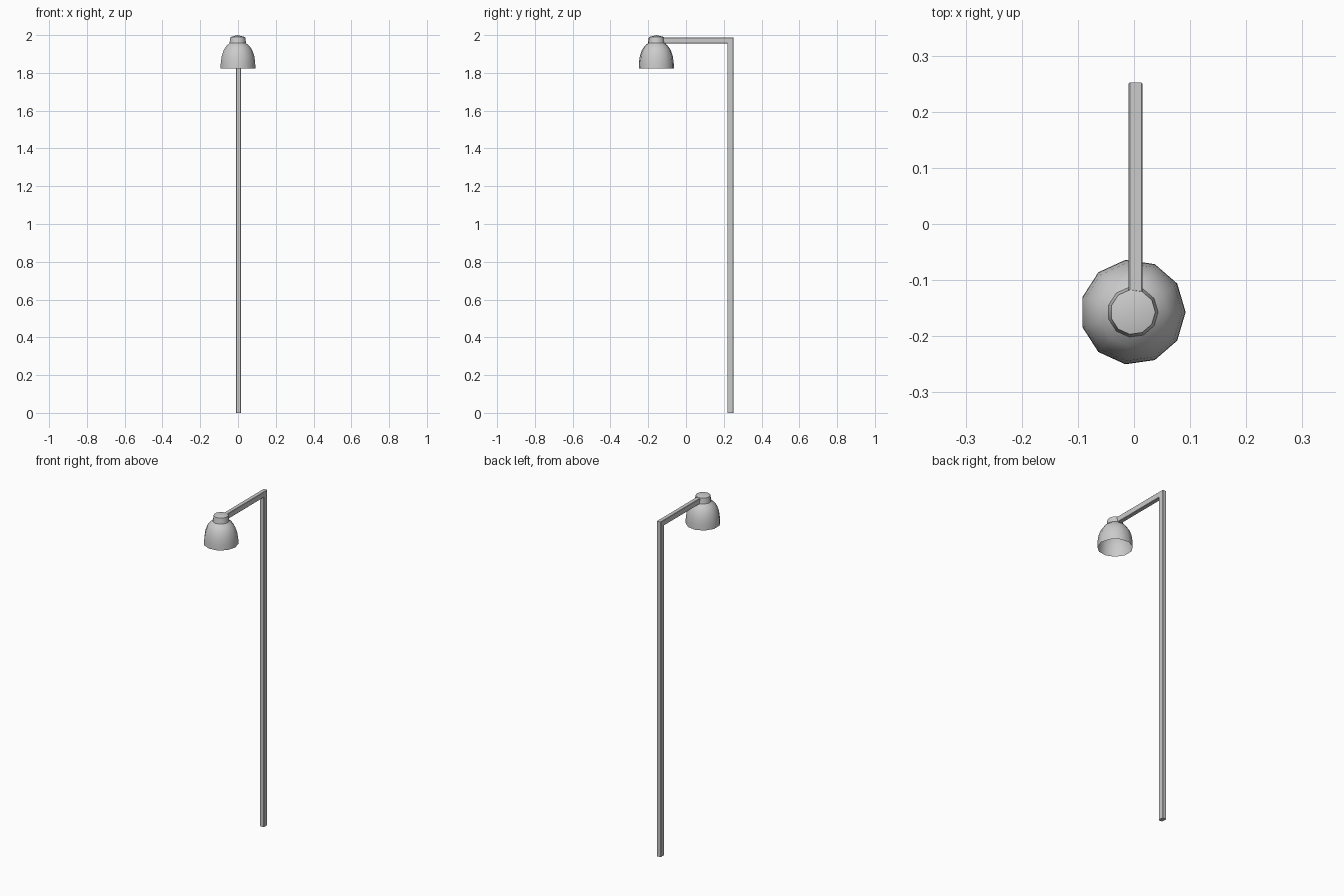
import bpy, bmesh, math

if "Cube" in bpy.data.objects:
    bpy.data.objects.remove(bpy.data.objects["Cube"])

def make_object(name, bm):
    bmesh.ops.recalc_face_normals(bm, faces=bm.faces[:])
    mesh = bpy.data.meshes.new(name)
    bm.to_mesh(mesh)
    bm.free()
    ob = bpy.data.objects.new(name, mesh)
    bpy.context.collection.objects.link(ob)
    return ob

# Post and arm: one L-shaped bar, extruded across x
x0, x1 = -0.0095, 0.0155
outline = [(0.252, 0), (0.252, 1.988), (-0.135, 1.988),
           (-0.135, 1.955), (0.219, 1.955), (0.219, 0)]
bm = bmesh.new()
face = bm.faces.new([bm.verts.new((x0, y, z)) for y, z in outline])
ext = bmesh.ops.extrude_face_region(bm, geom=[face])
for v in ext["geom"]:
    if isinstance(v, bmesh.types.BMVert):
        v.co.x = x1
# narrow chamfer along the bar's long edges
long_edges = [e for e in bm.edges if e.verts[0].co.x == e.verts[1].co.x
              and e.calc_length() > 0.1]
bmesh.ops.bevel(bm, geom=long_edges, offset=0.002, segments=1, affect='EDGES')
make_object("post_and_arm", bm)

# Lamp shade: open 11-sided bell with a slightly domed cap
SIDES = 11
cx, cy = -0.002, -0.157
profile = [(0.094, 1.823), (0.093, 1.853), (0.088, 1.889), (0.077, 1.921),
           (0.062, 1.943), (0.045, 1.957), (0.040, 1.990)]
bm = bmesh.new()
rings = []
for r, z in profile:
    rings.append([bm.verts.new((cx + r * math.cos(2 * math.pi * i / SIDES),
                                cy + r * math.sin(2 * math.pi * i / SIDES), z))
                  for i in range(SIDES)])
for low, high in zip(rings, rings[1:]):
    for i in range(SIDES):
        j = (i + 1) % SIDES
        bm.faces.new((low[i], low[j], high[j], high[i]))
tip = bm.verts.new((cx, cy, 2.0))
for i in range(SIDES):
    bm.faces.new((rings[-1][i], rings[-1][(i + 1) % SIDES], tip))
shade = make_object("lamp_shade", bm)

bpy.context.view_layer.objects.active = shade
shade.select_set(True)
bpy.ops.object.shade_smooth_by_angle(angle=math.radians(40))
